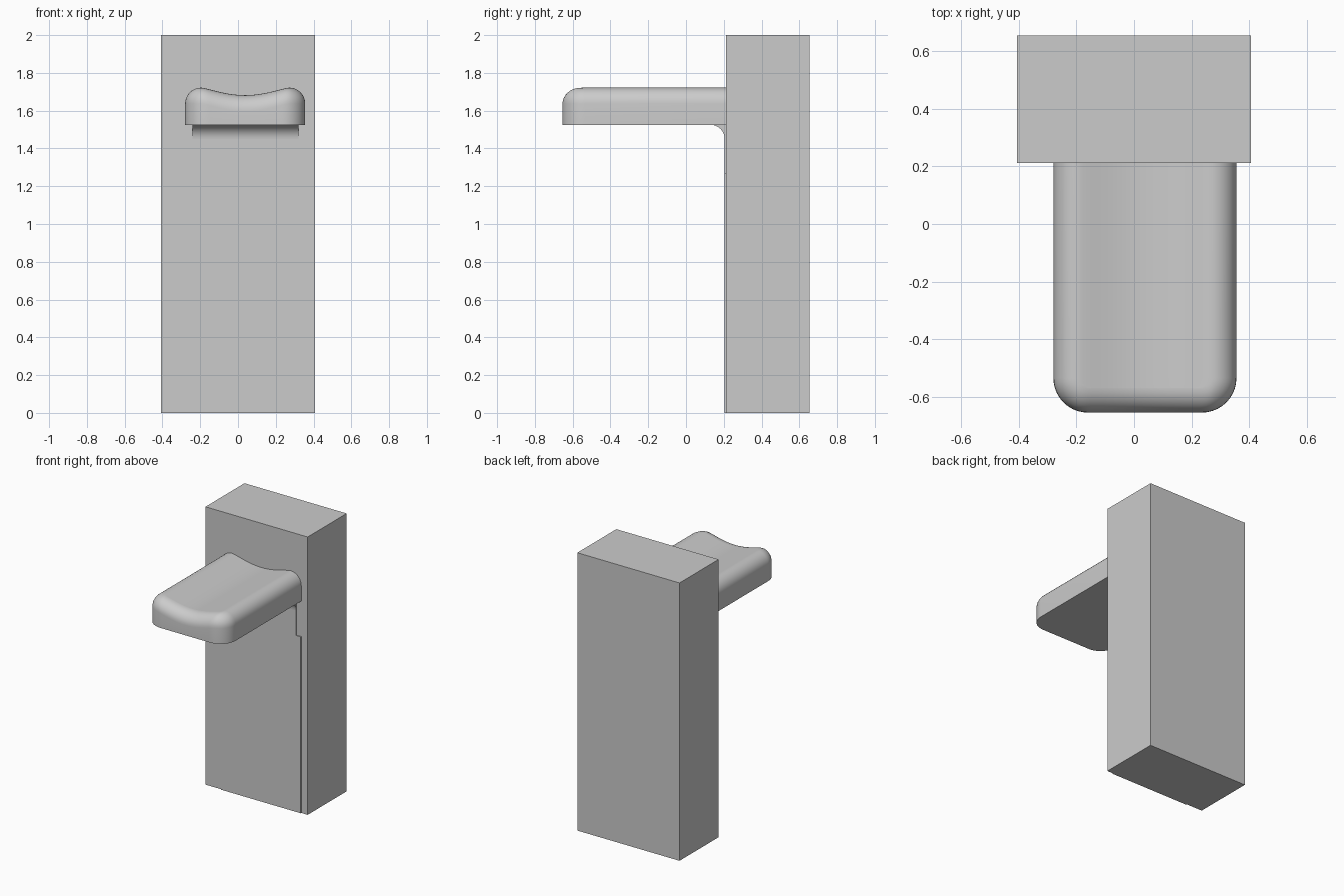
import bpy, bmesh, math

if "Cube" in bpy.data.objects:
    bpy.data.objects.remove(bpy.data.objects["Cube"])

grey = bpy.data.materials.new("light grey")
grey.diffuse_color = (0.6, 0.6, 0.6, 1)
grey.use_nodes = True
grey.node_tree.nodes["Principled BSDF"].inputs["Base Color"].default_value = grey.diffuse_color


def finish(name, bm, smooth=False):
    bmesh.ops.recalc_face_normals(bm, faces=bm.faces[:])
    mesh = bpy.data.meshes.new(name)
    bm.to_mesh(mesh)
    bm.free()
    mesh.materials.append(grey)
    obj = bpy.data.objects.new(name, mesh)
    bpy.context.collection.objects.link(obj)
    if smooth:
        bpy.ops.object.select_all(action='DESELECT')
        obj.select_set(True)
        bpy.context.view_layer.objects.active = obj
        bpy.ops.object.shade_smooth_by_angle(angle=math.radians(35))
    return obj


def extrude_x(name, profile, x0, x1, smooth=False):
    """Extrude a (y, z) profile from x0 to x1."""
    bm = bmesh.new()
    a = [bm.verts.new((x0, y, z)) for y, z in profile]
    b = [bm.verts.new((x1, y, z)) for y, z in profile]
    bm.faces.new(a)
    bm.faces.new(b)
    n = len(a)
    for i in range(n):
        k = (i + 1) % n
        bm.faces.new((a[i], a[k], b[k], b[i]))
    return finish(name, bm, smooth)


def box(name, x0, x1, y0, y1, z0, z1):
    return extrude_x(name, [(y0, z0), (y1, z0), (y1, z1), (y0, z1)], x0, x1)


# Upright block with a thin raised panel on its front
box("upright_block", -0.407, 0.407, 0.211, 0.655, 0, 2)
box("front_panel", -0.28, 0.356, 0.205, 0.22, 0, 1.27)
box("bracket_plate", -0.24, 0.32, 0.205, 0.22, 1.27, 1.53)

# Concave fillet under the shelf
R = 0.075
arc = [(0.13 + R * math.sin(t), 1.45 + R * math.cos(t))
       for t in (i * math.pi / 24 for i in range(13))]
extrude_x("shelf_fillet", arc + [(0.215, 1.45), (0.215, 1.535), (0.13, 1.535)],
          -0.24, 0.32, True)

# Dished shelf with rounded front corners and a rolled top edge
CX, HALF, FRONT, BACK = 0.038, 0.318, -0.655, 0.22
CORNER, ROLL, BOTTOM, TOP = 0.12, 0.085, 1.525, 1.722
ARC, ACROSS, ROLL_STEPS = 10, 32, 8


def top_height(u):
    s = min(1, abs(u) / 0.235)
    return TOP - 0.04 * (1 - s * s) ** 1.4


def outline(inset):
    """Half-width and y along one side, from the back to the front edge."""
    r = CORNER - inset
    pts = [(HALF - inset, BACK)]
    for i in range(ARC + 1):
        t = i * math.pi / 2 / ARC
        pts.append((HALF - CORNER + r * math.cos(t),
                    FRONT + CORNER - r * math.sin(t)))
    return pts


def ring(bm, inset, height):
    side = outline(inset)
    w, y = side[-1]
    front = [(-w + 2 * w * i / ACROSS, y) for i in range(1, ACROSS)]
    pts = [(-a, b) for a, b in side] + front + side[::-1]
    return [bm.verts.new((CX + u, v, height(u))) for u, v in pts]


bm = bmesh.new()
rings = [ring(bm, 0, lambda u: BOTTOM)]
for i in range(ROLL_STEPS + 1):
    t = i * math.pi / 2 / ROLL_STEPS
    rings.append(ring(bm, ROLL * (1 - math.cos(t)),
                      lambda u: top_height(u) - ROLL * (1 - math.sin(t))))
for a, b in zip(rings, rings[1:]):
    for i in range(len(a) - 1):
        bm.faces.new((a[i], a[i + 1], b[i + 1], b[i]))
bm.faces.new(rings[0])

# Dished top: rows running between the two sides
inner, rows = rings[-1], []
count = ARC + 2
for j in range(count):
    left, right = inner[j], inner[-1 - j]
    if j == count - 1:
        rows.append(inner[j:len(inner) - j])
        continue
    w = right.co.x - CX
    mid = [-w + 2 * w * i / ACROSS for i in range(1, ACROSS)]
    rows.append([left] + [bm.verts.new((CX + u, left.co.y, top_height(u)))
                          for u in mid] + [right])
for a, b in zip(rows, rows[1:]):
    for i in range(ACROSS):
        bm.faces.new((a[i], a[i + 1], b[i + 1], b[i]))

# Back end, hidden inside the block
bm.faces.new([r[0] for r in rings] + rows[0][1:-1] + [r[-1] for r in rings[::-1]])
finish("shelf", bm, True)
